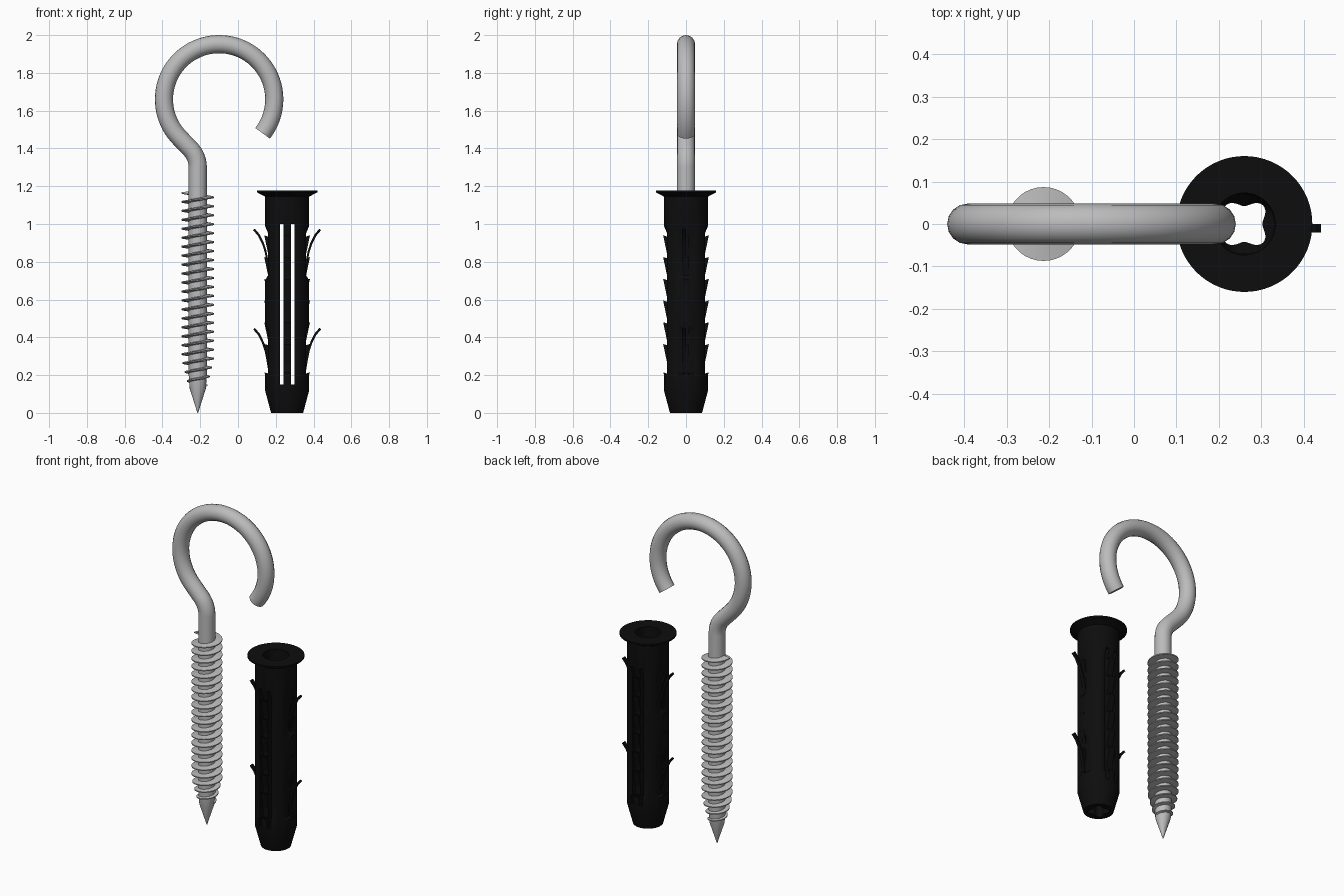
import bpy, bmesh, math
from mathutils import Matrix, Vector

if "Cube" in bpy.data.objects:
    bpy.data.objects.remove(bpy.data.objects["Cube"])


def material(name, c):
    m = bpy.data.materials.new(name)
    m.diffuse_color = (c, c, c, 1)
    m.use_nodes = True
    m.node_tree.nodes["Principled BSDF"].inputs["Base Color"].default_value = m.diffuse_color
    return m


STEEL = material("grey_steel", 0.5)
PLASTIC = material("black_plastic", 0.004)
SX, PX = -0.213, 0.26          # screw axis, plug axis


def finish(ob, mat, angle=35):
    ob.data.materials.clear()
    ob.data.materials.append(mat)
    bpy.ops.object.select_all(action='DESELECT')
    ob.select_set(True)
    bpy.context.view_layer.objects.active = ob
    bpy.ops.object.shade_smooth_by_angle(angle=math.radians(angle))
    return ob


def from_bmesh(name, bm):
    bmesh.ops.recalc_face_normals(bm, faces=bm.faces)
    me = bpy.data.meshes.new(name)
    bm.to_mesh(me)
    bm.free()
    ob = bpy.data.objects.new(name, me)
    bpy.context.collection.objects.link(ob)
    return ob


def loft(bm, rings, loop=False):
    """Skin closed rings of points; caps the ends unless looped."""
    vs = [[bm.verts.new(p) for p in r] for r in rings]
    n = len(vs[0])
    for a, b in zip(vs, vs[1:] + vs[:1] if loop else vs[1:]):
        for i in range(n):
            j = (i + 1) % n
            bm.faces.new((a[i], a[j], b[j], b[i]))
    if not loop:
        bm.faces.new(vs[0])
        bm.faces.new(vs[-1])


# hook, neck bend, shank and pointed tip as one tapered tube
path = []
for i in range(65):                                   # open ring
    a = math.radians(-38 + 263 * i / 64)
    path.append((-0.1 + 0.292 * math.cos(a), 1.66 + 0.292 * math.sin(a), 1))
for i in range(13):                                   # bend into the shank
    a = math.radians(45 - 45 * i / 12)
    path.append((SX - 0.14 + 0.14 * math.cos(a), 1.30 + 0.14 * math.sin(a), 1))
path += [(SX, 0.7, 1), (SX, 0.2, 1), (SX, 0.13, 0.9), (SX, 0.0, 0.04)]
cu = bpy.data.curves.new("hook_and_shank", 'CURVE')
cu.dimensions = '3D'
cu.bevel_depth = 0.048
cu.bevel_resolution = 6
cu.use_fill_caps = True
sp = cu.splines.new('POLY')
sp.points.add(len(path) - 1)
for p, (x, z, r) in zip(sp.points, path):
    p.co = (x, 0, z, 1)
    p.radius = r
hook = bpy.data.objects.new("hook_and_shank", cu)
bpy.context.collection.objects.link(hook)
hook.select_set(True)
bpy.context.view_layer.objects.active = hook
bpy.ops.object.convert(target='MESH')
finish(bpy.context.view_layer.objects.active, STEEL)

# screw thread: thin helical blade, fading in towards the tip
bm = bmesh.new()
TURNS, SEG = 21.5, 36
rings = []
steps = int(TURNS * SEG)
for i in range(steps + 1):
    t = i / SEG
    a = 2 * math.pi * t
    z = 0.145 + 1.02 * i / steps
    ro = 0.052 + 0.035 * min(1, t / 3)
    c, s = math.cos(a), math.sin(a)
    rings.append([(SX + r * c, r * s, z + dz) for r, dz in
                  ((0.038, -0.009), (ro, -0.003), (ro, 0.003), (0.038, 0.009))])
loft(bm, rings)
finish(from_bmesh("screw_thread", bm), STEEL)

# wall plug sleeve: (z, radius, flat distance on x, flat distance on y)
N = 64
OUT = [(0, 0.085, 1, 1), (0.12, 0.117, 1, 1), (0.2, 0.117, 1, 1),
       (0.21, 0.117, 0.1, 0.1), (0.43, 0.117, 0.1, 0.1), (0.46, 0.117, 1, 0.1),
       (0.7, 0.117, 1, 0.1), (0.73, 0.117, 0.1, 0.1), (0.95, 0.117, 0.1, 0.1),
       (0.99, 0.117, 1, 1), (1.145, 0.117, 1, 1), (1.168, 0.16, 1, 1),
       (1.177, 0.16, 1, 1)]
rings = []
for z, r, fx, fy in OUT:
    ring = []
    for i in range(N):
        a = 2 * math.pi * i / N
        c, s = math.cos(a), math.sin(a)
        q = min(r, fx / max(abs(c), 1e-4), fy / max(abs(s), 1e-4))
        ring.append((PX + q * c, q * s, z))
    rings.append(ring)
# bore: round mouth, then a four-lobed channel
for z, r, lobe in ((1.177, 0.073, 0), (1.06, 0.07, 0), (1.03, 0.052, 0.01), (0, 0.052, 0.01)):
    ring = []
    for i in range(N):
        a = 2 * math.pi * i / N
        q = r - lobe * math.cos(4 * a)
        ring.append((PX + q * math.cos(a), q * math.sin(a), z))
    rings.append(ring)
bm = bmesh.new()
loft(bm, rings, loop=True)
plug = from_bmesh("plug_sleeve", bm)

# two long slits cut from front to back
bm = bmesh.new()
for s in (-1, 1):
    bmesh.ops.create_cube(bm, size=1, matrix=Matrix.Translation((PX + s * 0.029, 0, 0.575))
                          @ Matrix.Diagonal((0.018, 0.4, 0.85, 1)))
cutter = from_bmesh("slit_cutter", bm)
cutter.hide_render = True
mod = plug.modifiers.new("slits", 'BOOLEAN')
mod.object = cutter
mod.operation = 'DIFFERENCE'
mod.solver = 'EXACT'
bpy.ops.object.select_all(action='DESELECT')
plug.select_set(True)
bpy.context.view_layer.objects.active = plug
bpy.ops.object.modifier_apply(modifier=mod.name)
bpy.data.objects.remove(cutter)
finish(plug, PLASTIC, 25)


def prism(bm, outline, y0, y1, turn):
    """Extrude an (outward, z) outline sideways and turn it about the plug axis."""
    m = Matrix.Translation((PX, 0, 0)) @ Matrix.Rotation(turn, 4, 'Z')
    loft(bm, [[m @ Vector((x, y, z)) for x, z in outline] for y in (y0, y1)])


# saw teeth on all four sides
bm = bmesh.new()
for z in (0.94, 0.825, 0.71, 0.595, 0.48, 0.365, 0.215):
    h = 0.1 if z > 0.3 else 0.06
    for k in range(4):
        w = 0.02 if k % 2 else 0.012
        prism(bm, [(0.09, z - h), (0.1, z - h), (0.121, z), (0.09, z - 0.01)],
              -w, w, k * math.pi / 2)
finish(from_bmesh("plug_saw_teeth", bm), PLASTIC)

# curved anti-rotation wings on the left and right sides
bm = bmesh.new()
ARC = [(0.092, 0), (0.1, 0.05), (0.11, 0.1), (0.123, 0.14), (0.145, 0.185), (0.171, 0.215)]
for base in (0.235, 0.76):
    for turn in (0, math.pi):
        outline = [(x, base + z) for x, z in ARC]
        outline += [(x + 0.009, base + z - 0.008) for x, z in reversed(ARC)]
        prism(bm, outline, -0.02, 0.0, turn)
finish(from_bmesh("plug_wings", bm), PLASTIC)
